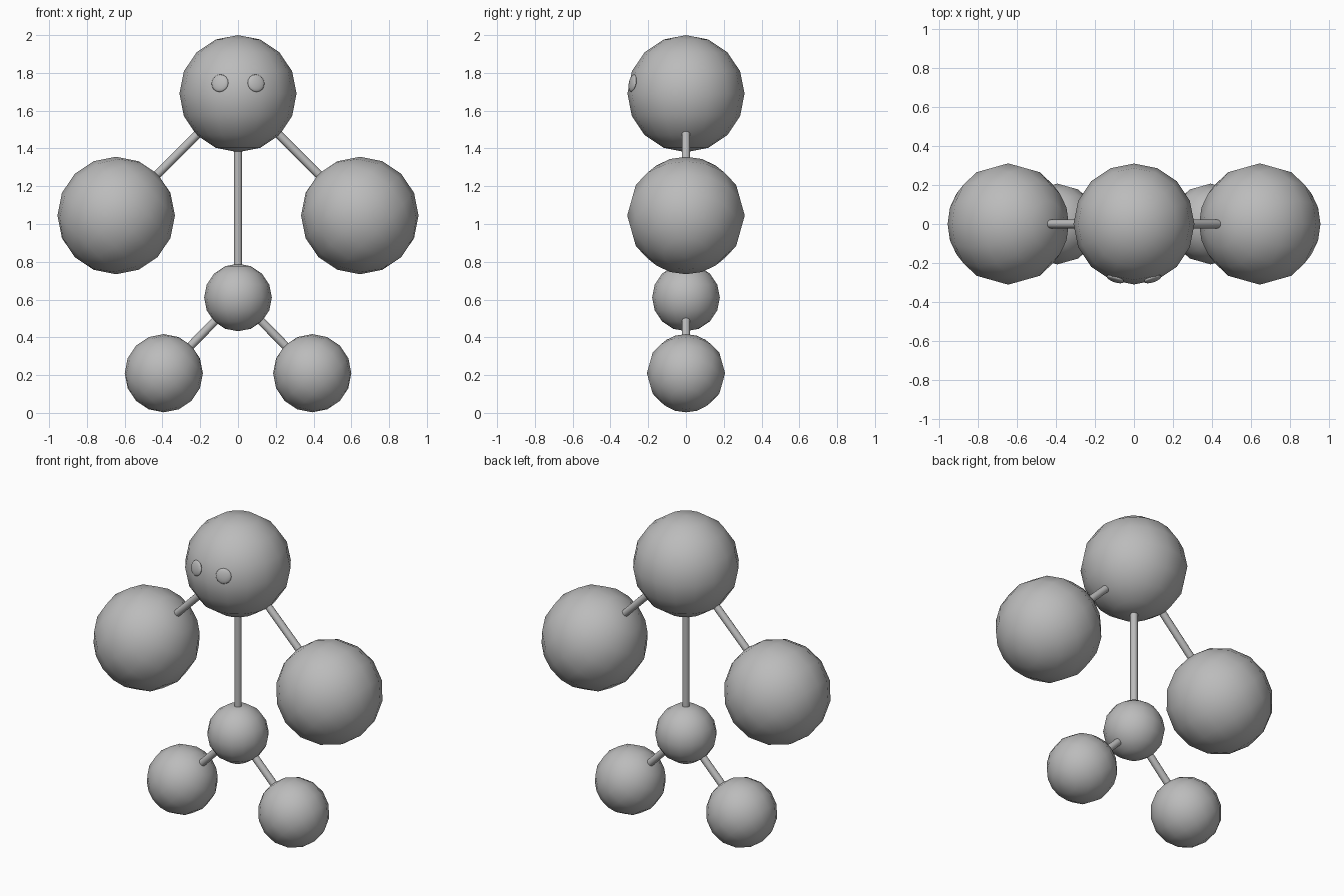
import bpy, math
from mathutils import Vector

if "Cube" in bpy.data.objects:
    bpy.data.objects.remove(bpy.data.objects["Cube"])

grey = bpy.data.materials.new("plain_grey")
grey.diffuse_color = (0.5, 0.5, 0.5, 1)
grey.use_nodes = True
grey.node_tree.nodes["Principled BSDF"].inputs["Base Color"].default_value = grey.diffuse_color


def finish(name):
    ob = bpy.context.object
    ob.name = name
    ob.data.materials.append(grey)
    bpy.ops.object.shade_smooth_by_angle(angle=math.radians(40))
    return ob


def ball(name, centre, radius, tilt=0):
    bpy.ops.mesh.primitive_uv_sphere_add(segments=16, ring_count=8, radius=radius,
                                         location=centre, rotation=(0, tilt, 0))
    return finish(name)


def rod(name, a, ra, b, rb, sink=0.02):
    """Rod joining two balls, its ends sunk slightly into both."""
    a, b = Vector(a), Vector(b)
    d = (b - a).normalized()
    p, q = a + d * (ra - sink), b - d * (rb - sink)
    bpy.ops.mesh.primitive_cylinder_add(vertices=16, radius=0.022, depth=(q - p).length,
                                        location=(p + q) / 2,
                                        rotation=d.to_track_quat('Z', 'Y').to_euler())
    return finish(name)


HEAD, HEAD_R = (0, 0, 1.69), 0.31
HIP, HIP_R = (0, 0, 0.611), 0.179
HAND_R, FOOT_R = 0.311, 0.207

# head, hip and spine
ball("head", HEAD, HEAD_R)
ball("hip", HIP, HIP_R)
rod("spine", HEAD, HEAD_R, HIP, HIP_R)

for side, s in (("left", 1), ("right", -1)):
    # limbs slope down at 45 degrees, with their balls tilted along them
    hand = (s * 0.645, 0, 1.045)
    foot = (s * 0.393, 0, 0.21)
    tilt = -s * math.radians(45)
    ball(side + "_hand", hand, HAND_R, tilt)
    ball(side + "_foot", foot, FOOT_R, tilt)
    rod(side + "_arm", HEAD, HEAD_R, hand, HAND_R)
    rod(side + "_leg", HIP, HIP_R, foot, FOOT_R)

    # flattened eye lying on the face
    n = Vector((s * 0.095, -0.28, 0.055))
    eye = ball(side + "_eye", Vector(HEAD) + n.normalized() * 0.303, 0.047)
    eye.scale = (1, 1, 0.32)
    eye.rotation_euler = n.to_track_quat('Z', 'Y').to_euler()
